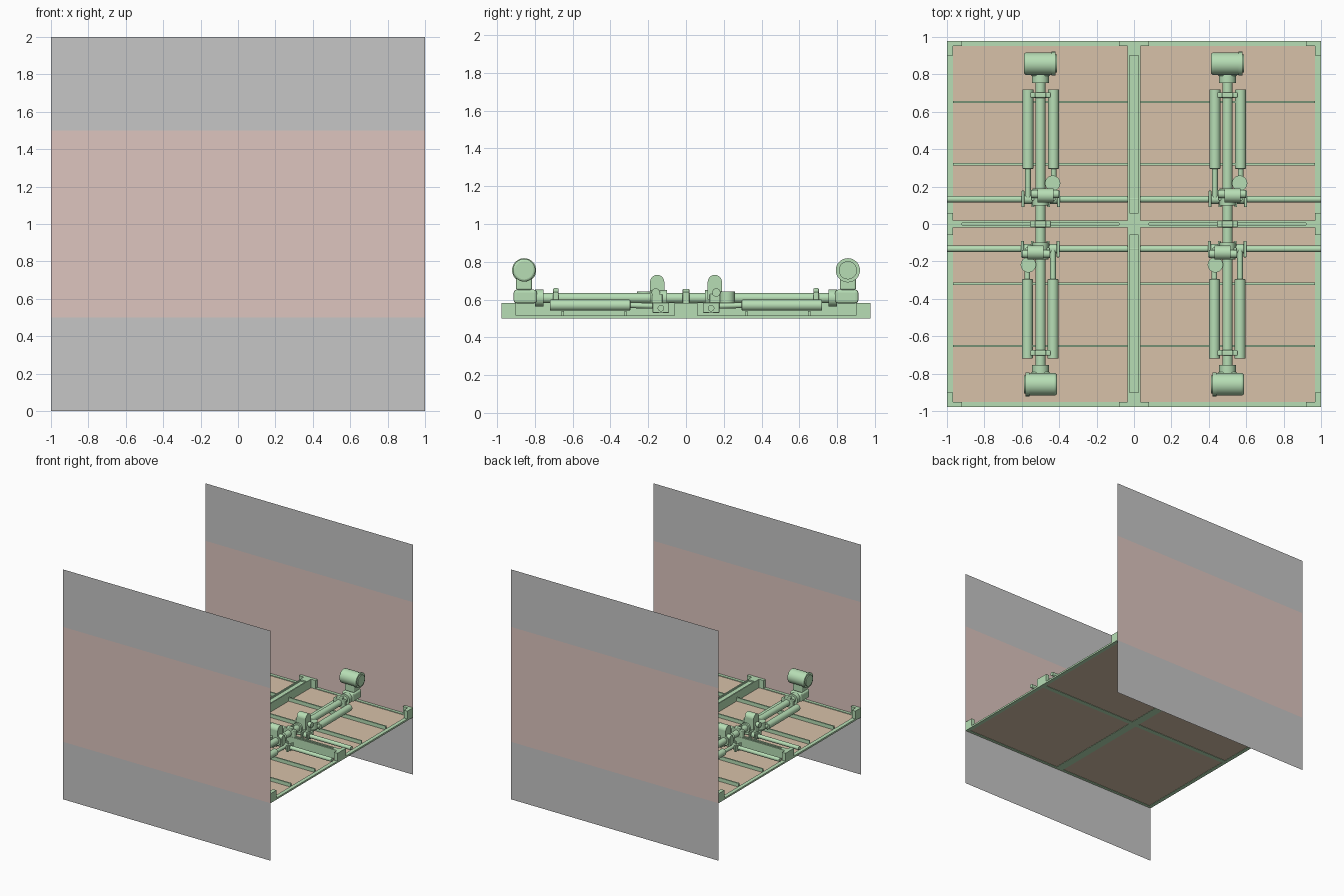
import bpy, bmesh, math
from mathutils import Matrix, Vector

if "Cube" in bpy.data.objects:
    bpy.data.objects.remove(bpy.data.objects["Cube"])


def material(name, rgb):
    lin = [((c / 255 + 0.055) / 1.055) ** 2.4 for c in rgb]
    m = bpy.data.materials.new(name)
    m.diffuse_color = (*lin, 1)
    m.use_nodes = True
    m.node_tree.nodes["Principled BSDF"].inputs["Base Color"].default_value = m.diffuse_color
    return m


GREEN = material("pale green", (183, 222, 181))
TAN = material("tan panel", (215, 193, 169))
GREY = material("light grey", (198, 198, 198))
PINK = material("dusty pink", (221, 197, 191))


def finish(bm, name, mat, bevel=0.0, smooth=False):
    me = bpy.data.meshes.new(name)
    bm.to_mesh(me)
    bm.free()
    me.materials.append(mat)
    ob = bpy.data.objects.new(name, me)
    bpy.context.collection.objects.link(ob)
    if bevel:
        b = ob.modifiers.new("edge_round", 'BEVEL')
        b.width, b.segments, b.limit_method = bevel, 3, 'ANGLE'
    if smooth:
        bpy.ops.object.select_all(action='DESELECT')
        ob.select_set(True)
        bpy.context.view_layer.objects.active = ob
        bpy.ops.object.shade_smooth_by_angle(angle=math.radians(35))
    return ob


def box(name, x0, x1, y0, y1, z0, z1, mat=GREEN, bevel=0.0):
    x0, x1 = sorted((x0, x1))
    y0, y1 = sorted((y0, y1))
    bm = bmesh.new()
    bmesh.ops.create_cube(bm, size=1)
    for v in bm.verts:
        v.co = ((x0 + x1) / 2 + v.co.x * (x1 - x0),
                (y0 + y1) / 2 + v.co.y * (y1 - y0),
                (z0 + z1) / 2 + v.co.z * (z1 - z0))
    return finish(bm, name, mat, bevel)


def cyl(name, a, b, r, bevel=0.0):
    a, b = Vector(a), Vector(b)
    d = b - a
    bm = bmesh.new()
    bmesh.ops.create_cone(bm, cap_ends=True, segments=32, radius1=r, radius2=r, depth=d.length)
    rot = d.to_track_quat('Z', 'Y').to_matrix().to_4x4()
    bm.transform(Matrix.Translation((a + b) / 2) @ rot)
    return finish(bm, name, GREEN, bevel, True)


# Thin upright walls: grey, pink, grey bands
for y, side in ((-0.98, "front"), (0.98, "back")):
    for z0, z1, mat, part in ((0, .5, GREY, "lower"), (.5, 1.5, PINK, "middle"), (1.5, 2, GREY, "upper")):
        bm = bmesh.new()
        vs = [bm.verts.new(p) for p in ((-1, y, z0), (1, y, z0), (1, y, z1), (-1, y, z1))]
        bm.faces.new(vs if y < 0 else vs[::-1])
        finish(bm, f"{side}_wall_{part}", mat)

# Floor frame: notched outer edges
B, L, T, E = 0.5, 0.515, 0.583, 0.978
for s in (-1, 1):
    box("side_rail", s * .967, s, -E, E, B, L)
    box("end_rail", -.967, .967, s * .953, s * E, B, L)
    box("side_middle_post", s * .967, s, -.06, .06, L, T)
    box("end_middle_post", -.08, .08, s * .953, s * E, L, T)
    for t in (-1, 1):
        box("corner_post_side", s * .967, s, t * .9, t * E, L, T)
        box("corner_post_end", s * .92, s * .967, t * .953, t * E, L, T)

# Centre beams with shallow pockets on top
box("centre_beam", -.035, .035, -.953, .953, B, .57)
box("centre_beam_hub", -.035, .035, -.06, .06, .57, T)
for s in (-1, 1):
    box("cross_beam", s * .035, s * .967, -.02, .02, B, .57)
    box("cross_beam_inner_end", s * .035, s * .08, -.02, .02, .57, T)
    box("cross_beam_outer_end", s * .92, s * .967, -.02, .02, .57, T)
    box("centre_beam_end", -.035, .035, s * .9, s * .953, .57, T)
    for t in (-1, 1):
        box("centre_beam_lip", s * .025, s * .035, t * .06, t * .9, .57, T)
        box("cross_beam_lip", s * .08, s * .92, t * .006, t * .02, .57, T)
        # Floor panel and its ribs
        box("floor_panel", s * .035, s * .967, t * .02, t * .953, .503, .509, TAN)
        for y in (.32, .652):
            box("panel_rib", s * .035, s * .967, t * (y - .006), t * (y + .006), .509, .54)

# Long cross shafts
for y in (-.133, .133):
    cyl("cross_shaft", (-1, y, .554), (1, y, .554), .017)

# Two actuator lines, each half turned 180 degrees from the other
for cx in (-.5, .5):
    cyl("main_tube", (cx, -.8, .608), (cx, .8, .608), .027)
    box("middle_clamp", cx - .055, cx + .055, -.018, .018, .575, .64, bevel=.006)
    box("middle_clamp_top", cx - .03, cx + .03, -.018, .018, .63, .657, bevel=.006)
    for s in (-1, 1):
        def P(x, y, z):
            return (cx + s * x, s * y, z)

        def pbox(name, x0, x1, y0, y1, z0, z1, bevel=.006):
            return box(name, cx + s * x0, cx + s * x1, s * y0, s * y1, z0, z1, bevel=bevel)

        # End motor on its gearbox
        cyl("gearbox_collar", P(0, .755, .608), P(0, .8, .608), .045)
        pbox("gearbox", -.055, .055, .79, .912, .58, .652, .015)
        pbox("motor_neck", -.045, .045, .815, .9, .65, .74, .01)
        cyl("motor_body", P(-.088, .857, .755), P(.072, .857, .755), .06, .012)
        cyl("motor_cap", P(.06, .857, .755), P(.08, .857, .755), .064)
        cyl("motor_cap_disc", P(.08, .857, .755), P(.088, .857, .755), .048)
        # Twin cylinders with rods and clevises
        for x in (-.067, .07):
            cyl("piston_cylinder", P(x, .295, .57), P(x, .72, .57), .029, .004)
            cyl("piston_rod", P(x, .13, .565), P(x, .3, .57), .015)
            for d in (-.026, .026):
                pbox("clevis_plate", x + d - .008, x + d + .008, .09, .178, .53, .585, .004)
            cyl("clevis_hub", P(x - .035, .133, .554), P(x + .035, .133, .554), .026)
        # Tube clamp
        pbox("tube_clamp", -.055, .055, .675, .703, .57, .64)
        pbox("tube_clamp_top", -.03, .03, .675, .703, .63, .66)
        # Central drive with upright rounded housing
        cyl("drive_collar", P(0, .1, .608), P(0, .19, .608), .042)
        pbox("drive_block", -.05, .08, .125, .18, .575, .63)
        pbox("drive_housing", -.015, .07, .115, .19, .6, .695, 0)
        cyl("drive_housing_top", P(-.015, .1525, .693), P(.07, .1525, .693), .0375)
        cyl("drive_side_hub", P(-.05, .16, .637), P(.1, .16, .637), .022)
        cyl("drive_drum", P(.065, .218, .582), P(.065, .218, .642), .041)
